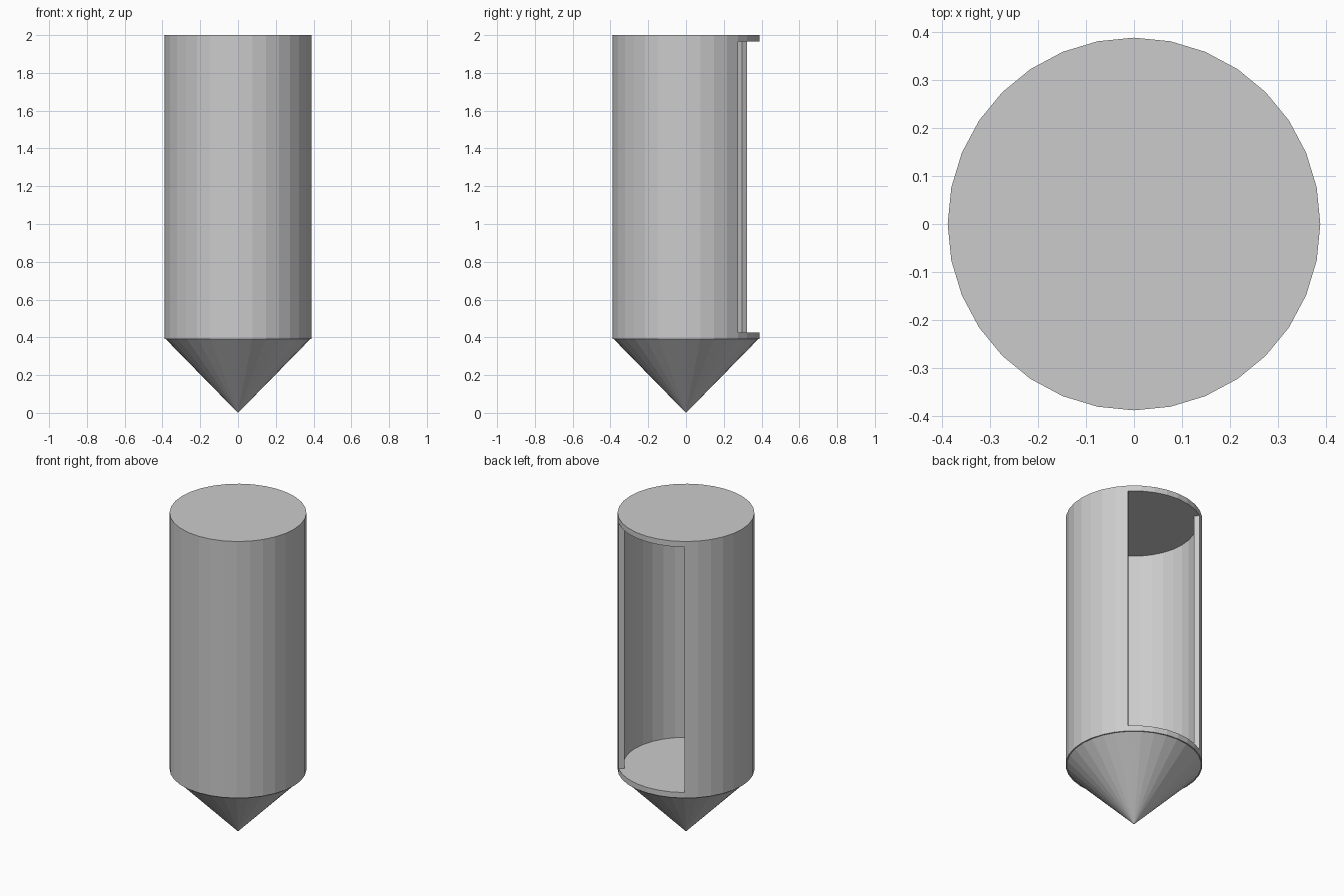
import bpy, bmesh, math

if "Cube" in bpy.data.objects:
    bpy.data.objects.remove(bpy.data.objects["Cube"])

SIDES = 32
R_OUT, R_IN = 0.389, 0.355      # outer and inner wall radius
Z_LOW, Z_TOP, CAP = 0.39, 2.0, 0.035
STEP = 2 * math.pi / SIDES


def add_object(name, bm):
    bmesh.ops.recalc_face_normals(bm, faces=bm.faces)
    mesh = bpy.data.meshes.new(name)
    bm.to_mesh(mesh)
    bm.free()
    obj = bpy.data.objects.new(name, mesh)
    bpy.context.collection.objects.link(obj)
    return obj


def ring(bm, radius, z):
    return [bm.verts.new((radius * math.cos(i * STEP), radius * math.sin(i * STEP), z))
            for i in range(SIDES)]


def disc(name, z0, z1):
    bm = bmesh.new()
    face = bm.faces.new(ring(bm, R_OUT, z0))
    new = bmesh.ops.extrude_face_region(bm, geom=[face], use_keep_orig=True)["geom"]
    moved = [v for v in new if isinstance(v, bmesh.types.BMVert)]
    bmesh.ops.translate(bm, verts=moved, vec=(0, 0, z1 - z0))
    return add_object(name, bm)


# Solid floor and lid
disc("floor_disc", Z_LOW, Z_LOW + CAP)
disc("lid_disc", Z_TOP - CAP, Z_TOP)

# Thick curved wall, open at the back between 45 and 123.75 degrees
bm = bmesh.new()
first, last = 11, SIDES + 4
sections = []
for i in range(first, last + 1):
    c, s = math.cos(i * STEP), math.sin(i * STEP)
    sections.append([bm.verts.new((r * c, r * s, z)) for r, z in (
        (R_OUT, Z_LOW + CAP), (R_OUT, Z_TOP - CAP),
        (R_IN, Z_TOP - CAP), (R_IN, Z_LOW + CAP))])
for a, b in zip(sections, sections[1:]):
    for k in (0, 2):            # outer and inner skins; the discs close the ends
        bm.faces.new((a[k], a[k + 1], b[k + 1], b[k]))
bm.faces.new(sections[0])
bm.faces.new(sections[-1])
add_object("curved_wall", bm)

# Pointed base, slightly narrower than the body
bm = bmesh.new()
base = ring(bm, 0.382, Z_LOW)
tip = bm.verts.new((0, 0, 0))
for i in range(SIDES):
    bm.faces.new((base[i], base[(i + 1) % SIDES], tip))
bm.faces.new(base)
add_object("pointed_base", bm)
